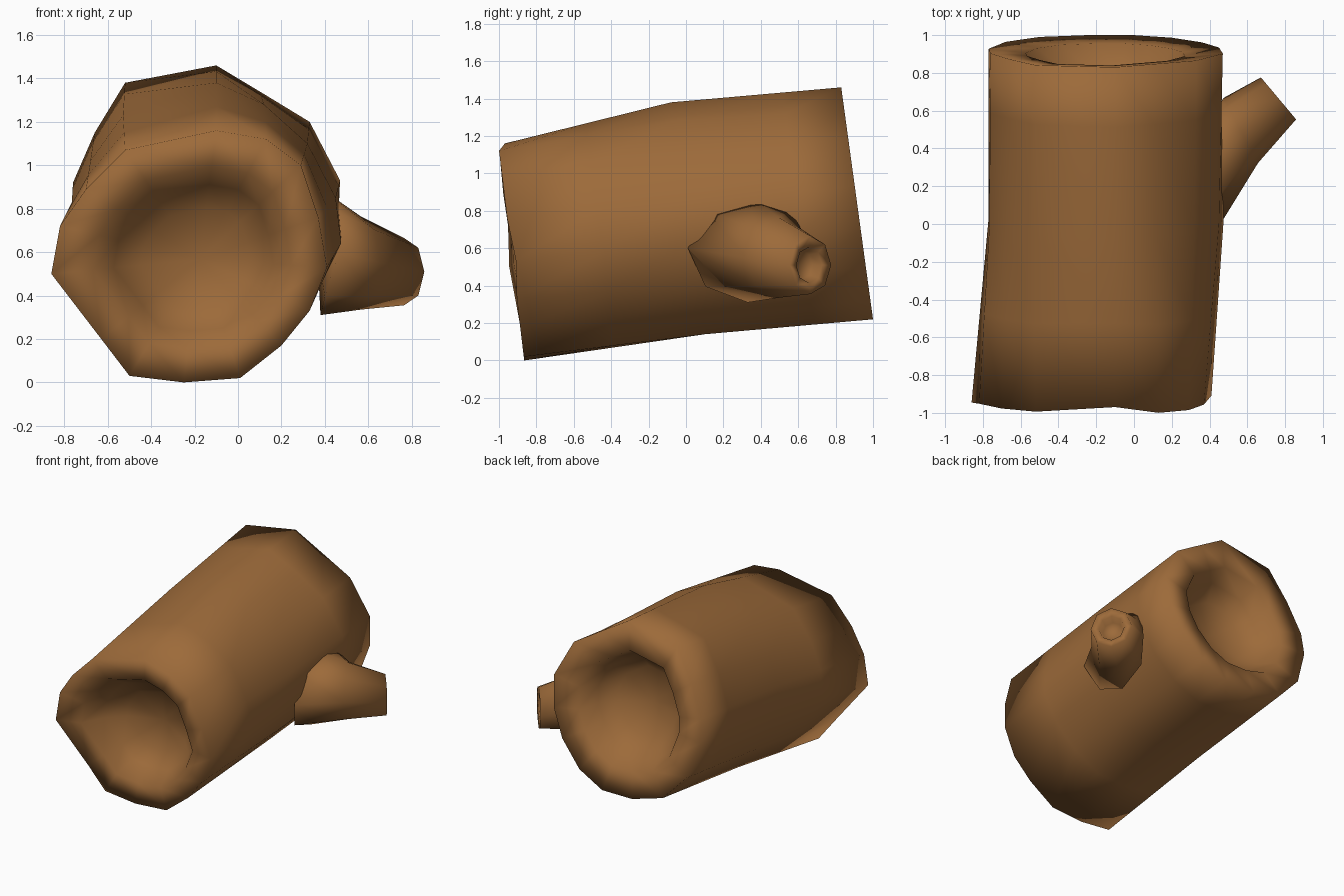
import bpy, bmesh, math
from mathutils import Vector

if "Cube" in bpy.data.objects:
    bpy.data.objects.remove(bpy.data.objects["Cube"])

bark = bpy.data.materials.new("bark_brown")
bark.diffuse_color = (0.335, 0.145, 0.042, 1)
bark.use_nodes = True
bark.node_tree.nodes["Principled BSDF"].inputs["Base Color"].default_value = bark.diffuse_color


def loft(name, rings, pits):
    """Skin a list of equal-length rings and close each end with a fan to a pit point."""
    bm = bmesh.new()
    vr = [[bm.verts.new(p) for p in r] for r in rings]
    n = len(rings[0])
    for a, b in zip(vr, vr[1:]):
        for i in range(n):
            j = (i + 1) % n
            bm.faces.new((a[i], a[j], b[j], b[i]))
    for r, pit in zip((vr[0], vr[-1]), pits):
        c = bm.verts.new(sum((v.co for v in r), Vector()) / n + Vector(pit))
        for i in range(n):
            bm.faces.new((r[i], r[(i + 1) % n], c))
    bmesh.ops.recalc_face_normals(bm, faces=bm.faces[:])
    for f in bm.faces:
        f.smooth = True
    me = bpy.data.meshes.new(name)
    bm.to_mesh(me)
    bm.free()
    me.materials.append(bark)
    ob = bpy.data.objects.new(name, me)
    bpy.context.collection.objects.link(ob)
    return ob


def inset(ring, scale, shift):
    c = sum(ring, Vector()) / len(ring)
    return [c + (p - c) * scale + Vector(shift) for p in ring]


def blend(a, b, t):
    return [p.lerp(q, t) for p, q in zip(a, b)]


# Log cross-sections as (x, z) outlines
FRONT = [(-.10, 1.16), (-.52, 1.07), (-.70, .89), (-.82, .72), (-.86, .50),
         (-.63, .20), (-.50, .03), (-.25, 0), (.01, .02), (.20, .17),
         (.33, .33), (.41, .53), (.37, .76), (.29, 1.0), (.13, 1.12)]
MID = [(-.10, 1.38), (-.53, 1.23), (-.68, 1.02), (-.765, .83), (-.77, .63),
       (-.66, .36), (-.50, .18), (-.25, .14), (0, .14), (.20, .24),
       (.35, .40), (.475, .64), (.45, .85), (.32, 1.10), (.12, 1.28)]
BACK = [(-.10, 1.46), (-.52, 1.38), (-.66, 1.15), (-.76, .92), (-.77, .75),
        (-.68, .48), (-.50, .29), (-.25, .22), (0, .22), (.20, .32),
        (.36, .50), (.45, .70), (.47, .93), (.33, 1.20), (.10, 1.34)]

front = [Vector((x, -.865 - .12 * z, z)) for x, z in FRONT]
mid = [Vector((x, .12 - .145 * z, z)) for x, z in MID]
back = [Vector((x, 1.03 - .137 * z, z)) for x, z in BACK]
# slightly uneven front rim
for i, dy in ((0, .035), (2, -.005), (4, -.02), (11, .02)):
    front[i].y += dy

# Hollow-ended log
loft("log", [
    inset(front, .40, (0, .25, 0)), inset(front, .58, (0, .16, 0)),
    inset(front, .72, (0, .02, 0)), front, blend(front, mid, .5), mid,
    blend(mid, back, .65), back,
    inset(back, .68, (0, -.02, 0)), inset(back, .57, (0, -.16, 0)),
    inset(back, .40, (0, -.25, 0))], [(0, .05, 0), (0, -.05, 0)])


# Branch stub: elliptical rings facing along a horizontal heading
def ring(c, heading, half_w, half_h, n=8):
    side = Vector((-math.sin(heading), math.cos(heading), 0))
    return [Vector(c) + side * half_w * math.cos(2 * math.pi * i / n)
            + Vector((0, 0, half_h * math.sin(2 * math.pi * i / n)))
            for i in range(n)]


h = math.radians(40)
tip = ring((.765, .665, .51), h, .145, .155)
d = Vector((math.cos(h), math.sin(h), 0))
base = ring((.38, .33, .60), 0, .32, .29)
for p in base:  # slant the flare to follow the curved bark
    p.x += .09 * max(0, 1 - abs(p.z - .62) / .29)
loft("branch_stub", [
    base,
    ring((.565, .495, .55), math.radians(28), .195, .215),
    tip, inset(tip, .62, d * -.01), inset(tip, .5, d * -.07)],
    [(-.05, 0, 0), (0, 0, 0)])
